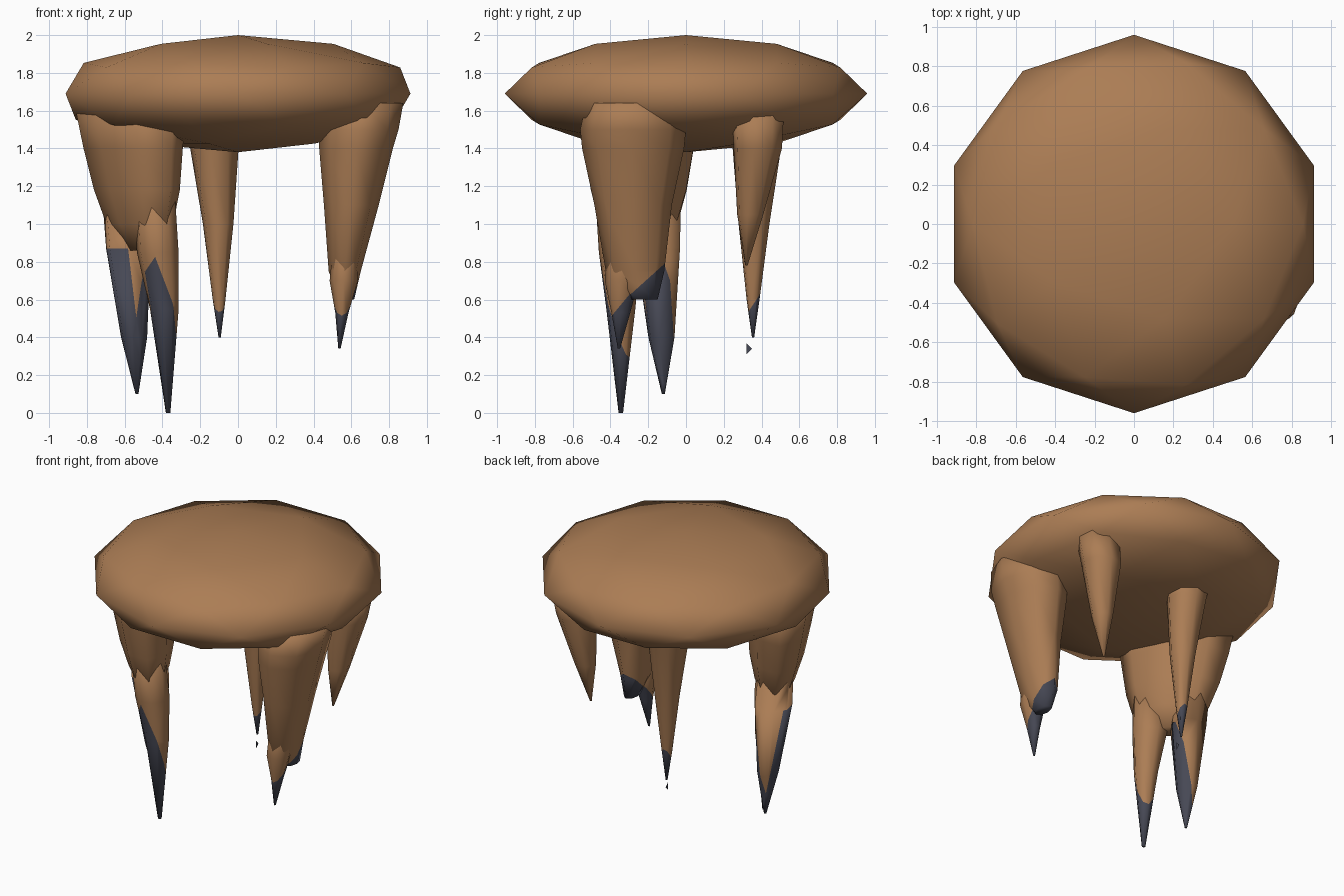
import bpy, bmesh
from math import sin, cos, pi, radians
from mathutils import Vector, Matrix

cube = bpy.data.objects.get("Cube")
if cube:
    bpy.data.objects.remove(cube)


def material(name, rgb):
    mat = bpy.data.materials.new(name)
    mat.use_nodes = True
    mat.diffuse_color = (*rgb, 1)
    mat.node_tree.nodes["Principled BSDF"].inputs["Base Color"].default_value = (*rgb, 1)
    return mat


BROWN = material("warm brown", (0.41, 0.205, 0.09))
SLATE = material("dark slate", (0.062, 0.065, 0.09))


def add_object(name, bm, smooth=True):
    mesh = bpy.data.meshes.new(name)
    for face in bm.faces:
        face.smooth = smooth
    bm.to_mesh(mesh)
    bm.free()
    mesh.materials.append(BROWN)
    mesh.materials.append(SLATE)
    obj = bpy.data.objects.new(name, mesh)
    bpy.context.collection.objects.link(obj)
    return obj


def leg(name, sections, dark=(), cap=2, turn=35, sides=8):
    """Loft elliptical sections (x, y, z, r1, r2).
    Dark below the height cap and below any plane (point, x slope, y slope)."""
    bm = bmesh.new()
    rot = Matrix.Rotation(radians(turn), 3, 'Z')
    rings = []
    for x, y, z, r1, r2 in sections:
        ring = []
        for i in range(sides):
            a = 2 * pi * i / sides
            ring.append(bm.verts.new(Vector((x, y, z)) + rot @ Vector((r1 * cos(a), r2 * sin(a), 0))))
        rings.append(ring)
    for top, low in zip(rings, rings[1:]):
        for i in range(sides):
            j = (i + 1) % sides
            bm.faces.new((top[i], low[i], low[j], top[j]))
    bm.faces.new(rings[0])
    bm.faces.new(rings[-1][::-1])
    bmesh.ops.recalc_face_normals(bm, faces=bm.faces)
    # Cut the paint lines, then colour the faces under them
    planes = [(Vector(p), Vector((-sx, -sy, 1)).normalized()) for p, sx, sy in dark]
    for point, normal in planes + [(Vector((0, 0, cap)), Vector((0, 0, 1)))]:
        bmesh.ops.bisect_plane(bm, geom=bm.verts[:] + bm.edges[:] + bm.faces[:],
                               plane_co=point, plane_no=normal)
    for face in bm.faces:
        c = face.calc_center_median()
        face.material_index = int(c.z < cap and any((c - p).dot(n) < 0 for p, n in planes))
    return add_object(name, bm)


# Flattened faceted cushion
bm = bmesh.new()
bmesh.ops.create_icosphere(bm, subdivisions=2, radius=1)
bmesh.ops.transform(bm, verts=bm.verts,
                    matrix=Matrix.Translation((0, 0, 1.69)) @ Matrix.Diagonal((0.96, 0.96, 0.31, 1)))
add_object("seat", bm)

# Broad right front leg that splits into two spikes
leg("right_leg_root", [(-.57, -.25, 1.66, .24, .40), (-.555, -.25, 1.4, .205, .355),
                       (-.535, -.25, 1.18, .175, .31), (-.52, -.25, 1.0, .13, .25),
                       (-.51, -.25, .86, .06, .13)])
leg("right_outer_spike", [(-.615, -.135, 1.2, .11, .11), (-.58, -.15, .87, .12, .12),
                          (-.55, -.13, .4, .07, .07), (-.535, -.12, .1, .008, .008)],
    dark=[((-.62, -.2, .85), -4.5, -3), ((-.48, -.2, .85), 6, -1)], cap=.87)
leg("right_inner_spike", [(-.445, -.375, 1.2, .11, .11), (-.425, -.35, .85, .11, .115),
                          (-.39, -.345, .55, .075, .08), (-.37, -.345, 0, .012, .012)],
    dark=[((-.39, -.45, .74), -1.3, -2.8)])

# Broad left front leg with a broken end and one spike
leg("left_leg_root", [(.66, -.28, 1.64, .215, .25), (.64, -.28, 1.5, .21, .28),
                      (.625, -.28, 1.4, .195, .27), (.60, -.28, 1.1, .145, .205),
                      (.565, -.27, .75, .085, .155), (.575, -.22, .6, .04, .07)],
    dark=[((0, -.38, .55), 0, .9)], turn=0)
leg("left_front_spike", [(.575, -.34, 1.0, .06, .07), (.56, -.34, .7, .075, .09),
                         (.55, -.345, .53, .035, .05), (.537, -.355, .34, .006, .006)],
    dark=[((0, -.38, .53), 0, 1.2)], turn=0)

# Slim back legs
leg("back_right_leg", [(-.13, .38, 1.6, .17, .17), (-.125, .375, 1.4, .13, .13),
                       (-.105, .36, 1.0, .08, .085), (-.10, .355, .6, .033, .036),
                       (-.097, .355, .4, .006, .006)], dark=[((0, .32, .52), 0, 1.5)])
leg("back_left_leg", [(.62, .38, 1.58, .14, .14), (.59, .38, 1.4, .13, .13),
                      (.55, .34, 1.05, .07, .07), (.52, .32, .78, .006, .006)])

# Loose chip below the back leg
bm = bmesh.new()
bm.faces.new([bm.verts.new(p) for p in ((-.085, .32, .31), (-.085, .35, .34), (-.085, .32, .37))])
chip = add_object("loose_chip", bm, smooth=False)
chip.data.polygons[0].material_index = 1
